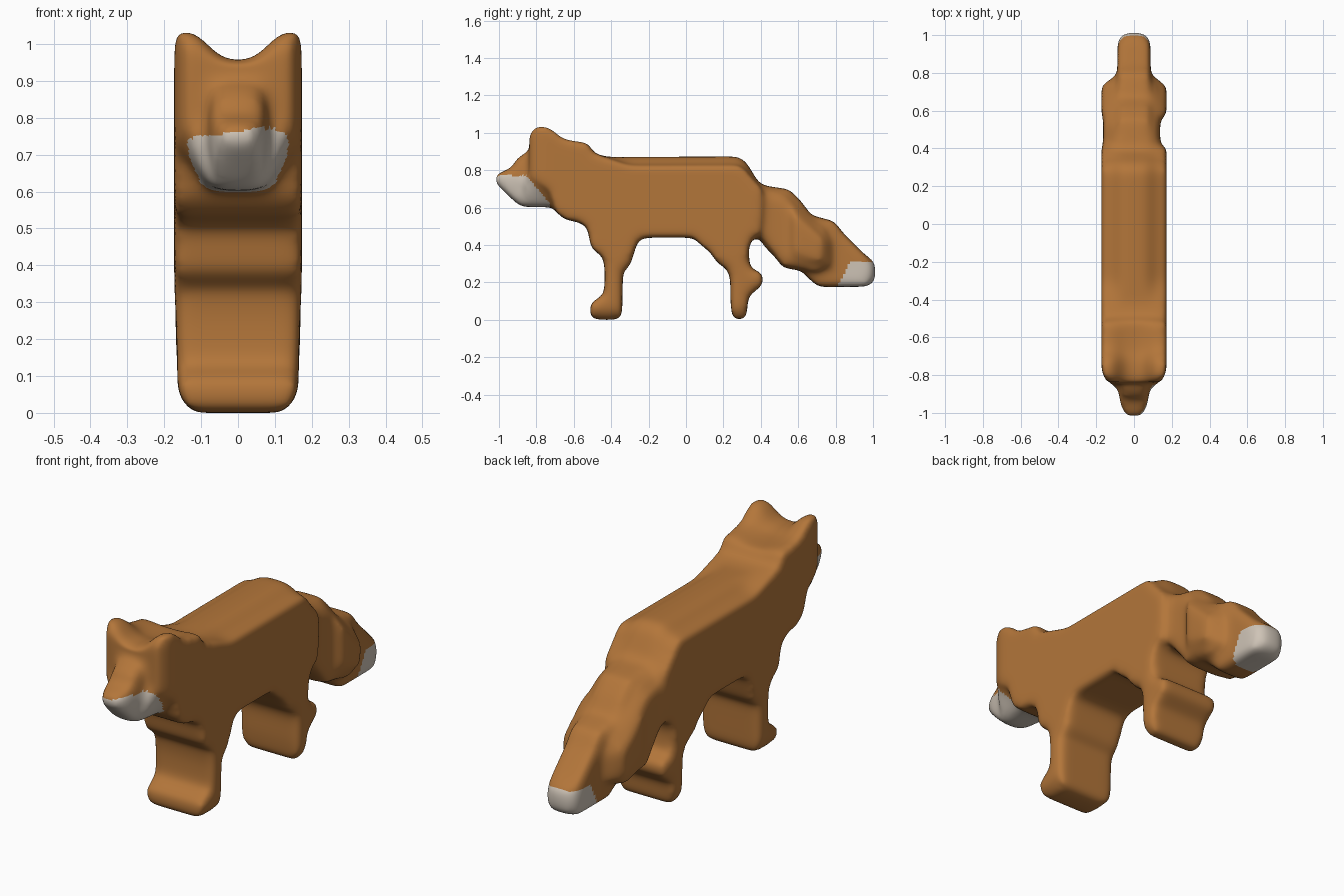
import bpy, bmesh

bm = bmesh.new()


def prism(profile, x0, x1):
    """Extrude a (y, z) side profile from x0 to x1."""
    a = [bm.verts.new((x0, y, z)) for y, z in profile]
    b = [bm.verts.new((x1, y, z)) for y, z in profile]
    n = len(a)
    bm.faces.new(a)
    bm.faces.new(b[::-1])
    for i in range(n):
        j = (i + 1) % n
        bm.faces.new((a[j], a[i], b[i], b[j]))


def hull(sections):
    """Convex solid from (y, z, half width) edges."""
    vs = [bm.verts.new((s * w, y, z)) for y, z, w in sections for s in (-1, 1)]
    res = bmesh.ops.convex_hull(bm, input=vs)
    junk = [v for v in res["geom_interior"] if isinstance(v, bmesh.types.BMVert)]
    bmesh.ops.delete(bm, geom=junk, context="VERTS")


def ramp(t, a, b):
    """Smooth step from 0 at a to 1 at b."""
    t = min(1, max(0, (t - a) / (b - a)))
    return t * t * (3 - 2 * t)


W = 0.17

# torso, neck, head block with ear crest, and the leg slabs, in side profile
prism([(-0.835, 0.94), (-0.835, 0.76), (-0.73, 0.69), (-0.70, 0.58), (-0.65, 0.535),
       (-0.56, 0.515), (-0.525, 0.49), (-0.505, 0.38), (-0.44, 0.33), (-0.43, 0.25),
       (-0.435, 0.13), (-0.51, 0.08), (-0.51, 0.003), (-0.42, -0.004), (-0.345, 0.003),
       (-0.34, 0.25), (-0.30, 0.29), (-0.26, 0.42), (-0.22, 0.437), (0.04, 0.437),
       (0.09, 0.39), (0.13, 0.36), (0.17, 0.30), (0.22, 0.27), (0.24, 0.22),
       (0.24, 0.10), (0.25, 0.0), (0.32, 0.0), (0.33, 0.12), (0.41, 0.185),
       (0.41, 0.24), (0.34, 0.27), (0.33, 0.37), (0.35, 0.43), (0.40, 0.46),
       (0.41, 0.68), (0.36, 0.77), (0.32, 0.835), (0.28, 0.865), (-0.42, 0.862),
       (-0.49, 0.88), (-0.53, 0.943), (-0.62, 0.952), (-0.67, 0.97), (-0.70, 1.0),
       (-0.74, 1.03), (-0.80, 1.035), (-0.835, 0.99)], -W, W)

# muzzle and jaw
hull([(-1.015, 0.77, 0.045), (-1.015, 0.725, 0.045), (-0.95, 0.69, 0.07),
      (-0.90, 0.615, 0.06), (-0.80, 0.615, 0.07), (-0.80, 0.86, 0.08),
      (-0.95, 0.79, 0.07)])
hull([(-0.91, 0.845, 0.06), (-0.87, 0.88, 0.05), (-0.80, 0.90, 0.07),
      (-0.80, 0.70, 0.10), (-0.96, 0.74, 0.07)])
hull([(-0.85, 0.76, 0.15), (-0.84, 0.70, 0.13), (-0.88, 0.60, 0.06),
      (-0.70, 0.60, 0.08), (-0.70, 0.70, 0.15), (-0.70, 0.76, 0.16)])

# tail: stepped central core with a rounded tip
prism([(0.34, 0.77), (0.41, 0.71), (0.55, 0.69), (0.61, 0.63), (0.67, 0.55),
       (0.79, 0.52), (0.84, 0.455), (0.95, 0.345), (0.97, 0.32), (0.97, 0.175),
       (0.71, 0.172), (0.65, 0.225), (0.62, 0.26), (0.52, 0.275),
       (0.48, 0.33), (0.42, 0.39), (0.40, 0.43), (0.34, 0.44)], -0.085, 0.085)
hull([(0.95, 0.345, 0.075), (0.95, 0.17, 0.075), (1.01, 0.30, 0.045),
      (1.01, 0.20, 0.045), (0.985, 0.25, 0.08)])
# tail: bushy sides, stepping outward and pinched on one side
for drop, left, right in ((0.0, 0.125, 0.12), (0.035, 0.16, 0.135)):
    prism([(0.36, 0.745 - drop), (0.42, 0.69 - drop), (0.53, 0.66 - drop),
           (0.60, 0.59 - drop), (0.68, 0.52 - drop), (0.75, 0.475 - drop),
           (0.77 - drop, 0.29), (0.70, 0.25), (0.62, 0.27), (0.52, 0.285),
           (0.46, 0.37), (0.40, 0.44), (0.36, 0.48)], -left, right)
hull([(0.55, 0.62, 0.13), (0.58, 0.55, W), (0.58, 0.36, W), (0.55, 0.30, 0.13),
      (0.73, 0.42, W), (0.72, 0.31, W), (0.78, 0.42, 0.10), (0.78, 0.27, 0.10)])

# legs narrow slightly toward the feet
for v in bm.verts:
    if v.co.z < 0.36 and -0.6 < v.co.y < 0.42:
        v.co.x *= 0.94 + 0.06 * v.co.z / 0.36
bmesh.ops.triangulate(bm, faces=bm.faces[:])
bmesh.ops.recalc_face_normals(bm, faces=bm.faces[:])

mesh = bpy.data.meshes.new("fox_body")
bm.to_mesh(mesh)
bm.free()
body = bpy.data.objects.new("fox_body", mesh)
bpy.context.collection.objects.link(body)


def bake():
    """Replace the mesh with its modified result."""
    bpy.context.view_layer.update()
    deps = bpy.context.evaluated_depsgraph_get()
    new = bpy.data.meshes.new_from_object(body.evaluated_get(deps))
    body.modifiers.clear()
    body.data = new
    return new


# fuse all the parts into one skin
remesh = body.modifiers.new("fuse", "REMESH")
remesh.mode = "VOXEL"
remesh.voxel_size = 0.013
skin = bake()

for v in skin.vertices:
    side = 1 if v.co.x > 0 else -1
    x, y, z = abs(v.co.x), v.co.y, v.co.z
    # valley between the ears
    if z > 0.92 and y < -0.5:
        top = 0.947 + 0.012 * ramp(x, 0, 0.07) + 0.072 * ramp(x, 0.055, 0.115)
        v.co.z = 0.92 + (z - 0.92) * (top - 0.92) / 0.115
    # lower shelf along each side of the back
    elif z > 0.6 and y < 0.45:
        along = ramp(y, -0.45, -0.28) * (1 - ramp(y, 0.34, 0.42))
        v.co.z -= 0.042 * along * ramp(x, 0.065, 0.12) * ramp(z, 0.6, 0.86)
    # rounded front corners of the head
    if x > 0.1 and y < -0.76 and z > 0.6:
        v.co.x = side * (0.1 + (x - 0.1) * (1 - 0.4 * ramp(-y, 0.77, 0.85)))
    # rounded feet
    if z < 0.05:
        v.co.x *= 1 - 0.22 * (1 - max(0, z) / 0.05) ** 2

# soften the whole skin
soften = body.modifiers.new("soften", "SMOOTH")
soften.factor = 0.5
soften.iterations = 38
swell = body.modifiers.new("swell", "DISPLACE")
swell.strength = 0.003
swell.mid_level = 0.0
skin = bake()

# colours
skin.materials.clear()
for name, col in (("fox_brown", (0.45, 0.18, 0.042)), ("pale_fur", (0.62, 0.55, 0.47))):
    m = bpy.data.materials.new(name)
    m.diffuse_color = (*col, 1)
    skin.materials.append(m)

# pale jaw and tail tip
for p in skin.polygons:
    x, y, z = p.center
    jaw = z < 0.757 + 0.13 * x and y < -0.73 - 0.85 * max(0, z - 0.62)
    tip = z < 0.305 and y > 0.81 + 0.55 * (z - 0.18)
    p.material_index = int(jaw or tip)
    p.use_smooth = True

# rest the feet on the ground
low = min(v.co.z for v in skin.vertices)
for v in skin.vertices:
    v.co.z -= low
